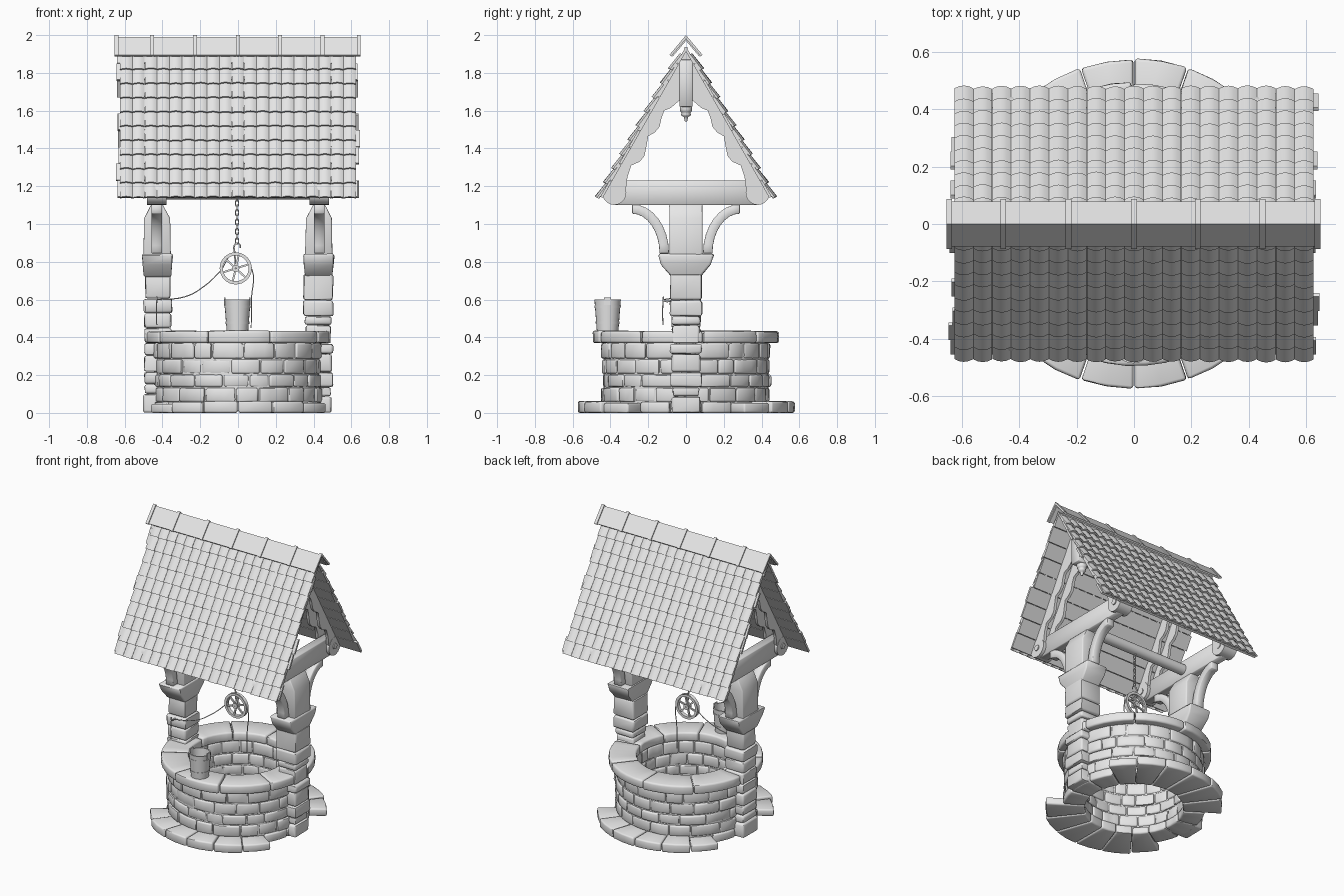
import bpy, bmesh, random
from math import sin, cos, pi, radians, tau
from mathutils import Vector

random.seed(4)
if "Cube" in bpy.data.objects:
    bpy.data.objects.remove(bpy.data.objects["Cube"])

GREY = (0.8, 0.8, 0.8, 1)
mat = bpy.data.materials.new("plain_grey")
mat.use_nodes = True
mat.diffuse_color = GREY
mat.node_tree.nodes["Principled BSDF"].inputs["Base Color"].default_value = GREY


def jit(a):
    return random.uniform(-a, a)


def finish(name, bm, bevel=0.0, segments=1, rough=0.0, smooth=50):
    """Bevel sharp edges, roughen, and turn a bmesh into an object."""
    bmesh.ops.recalc_face_normals(bm, faces=bm.faces)
    if bevel:
        edges = [e for e in bm.edges if e.is_manifold and e.calc_face_angle() > 0.7]
        bmesh.ops.bevel(bm, geom=edges, offset=bevel, segments=segments,
                        affect='EDGES', profile=0.5, clamp_overlap=True)
    for v in bm.verts:
        v.co += Vector((jit(rough), jit(rough), jit(rough) * 0.5))
    mesh = bpy.data.meshes.new(name)
    bm.to_mesh(mesh)
    bm.free()
    mesh.materials.append(mat)
    ob = bpy.data.objects.new(name, mesh)
    bpy.context.collection.objects.link(ob)
    bpy.ops.object.select_all(action='DESELECT')
    ob.select_set(True)
    bpy.context.view_layer.objects.active = ob
    bpy.ops.object.shade_smooth_by_angle(angle=radians(smooth))
    return ob


def loft(bm, rings, close=False):
    """Skin a list of equal point rings, capped unless closed."""
    vs = [[bm.verts.new(p) for p in r] for r in rings]
    n = len(vs[0])
    for a, b in zip(vs, vs[1:] + (vs[:1] if close else [])):
        for i in range(n):
            bm.faces.new((a[i], a[(i + 1) % n], b[(i + 1) % n], b[i]))
    if not close:
        bm.faces.new(vs[0][::-1])
        bm.faces.new(vs[-1])


def rect(x0, x1, y0, y1, z):
    return [(x0, y0, z), (x1, y0, z), (x1, y1, z), (x0, y1, z)]


def prism(bm, yz, x0, x1):
    """Extrude a y-z outline along x."""
    loft(bm, [[(x, y, z) for y, z in yz] for x in (x0, x1)])


def disc(y, z, r, n=20):
    return [(y + r * cos(tau * i / n), z + r * sin(tau * i / n)) for i in range(n)]


def arc_stone(bm, a0, a1, r0, r1, z0, z1):
    """A wedge of a stone ring between two angles in degrees."""
    n = max(2, int((a1 - a0) / 7))
    angs = [radians(a0 + (a1 - a0) * i / n) for i in range(n + 1)]
    sec = [(r0, z0), (r1, z0), (r1, z1), (r0, z1)]
    loft(bm, [[(r * cos(a), r * sin(a), z) for r, z in sec] for a in angs])


def revolve(bm, sec, cx=0, cy=0, n=32):
    loft(bm, [[(cx + r * cos(tau * i / n), cy + r * sin(tau * i / n), z)
               for r, z in sec] for i in range(n)], close=True)


def tube(name, pts, r, cyclic=False):
    cu = bpy.data.curves.new(name, 'CURVE')
    cu.dimensions = '3D'
    cu.bevel_depth, cu.bevel_resolution, cu.resolution_u = r, 1, 5
    cu.use_fill_caps = True
    sp = cu.splines.new('BEZIER')
    sp.bezier_points.add(len(pts) - 1)
    for bp, p in zip(sp.bezier_points, pts):
        bp.co = p
        bp.handle_left_type = bp.handle_right_type = 'AUTO'
    sp.use_cyclic_u = cyclic
    cu.materials.append(mat)
    ob = bpy.data.objects.new(name, cu)
    bpy.context.collection.objects.link(ob)


# Round wall: mortar core with courses of separate stones
bm = bmesh.new()
revolve(bm, [(0.325, 0.01), (0.437, 0.01), (0.437, 0.38), (0.325, 0.38)], n=48)
finish("wall_core", bm)
bm = bmesh.new()
levels = [0.055, 0.135, 0.205, 0.285, 0.372]
for k in range(4):
    n = 19
    cuts = [360 * (i + 0.5 * (k % 2)) / n + jit(4) for i in range(n)]
    for a, b in zip(cuts, cuts[1:] + [cuts[0] + 360]):
        arc_stone(bm, a + 0.3, b - 0.3, 0.317 + jit(0.005), 0.446 + jit(0.007),
                  levels[k] + 0.002, levels[k + 1] - 0.002)
finish("wall_stones", bm, 0.011, 2, 0.0015)

# Capstones around the rim
bm = bmesh.new()
for i in range(9):
    arc_stone(bm, 40 * i + 11, 40 * i + 50.5, 0.312, 0.49 + jit(0.005), 0.37, 0.433 + jit(0.003))
finish("rim_stones", bm, 0.012, 2, 0.001)

# Footing: wide steps front and back, narrow at the pillars
bm = bmesh.new()
for start in (33, 213):
    for i in range(6):
        a = start + 19 * i
        arc_stone(bm, a + 0.3, a + 18.7, 0.312, (0.56 if i in (0, 5) else 0.573) + jit(0.004),
                  0, (0.05 if i in (0, 5) else 0.061) + jit(0.003))
for start in (-33, 147):
    for i in range(3):
        arc_stone(bm, start + 22 * i + 0.3, start + 22 * i + 21.7, 0.312, 0.452, 0, 0.058)
finish("footing_stones", bm, 0.01, 2, 0.001)

for s, side in ((1, "left"), (-1, "right")):
    # Stone pillar with flared head
    bm = bmesh.new()
    z = 0.0
    while z < 0.72:
        h = min(random.uniform(0.04, 0.12), 0.735 - z)
        if 0.735 - z - h < 0.03:
            h = 0.735 - z
        w = jit(0.007)
        xs = sorted((s * (0.352 - w), s * (0.497 + w)))
        loft(bm, [rect(*xs, -0.078 - w, 0.078 + w, q) for q in (z + 0.001, z + h - 0.001)])
        z += h
    finish(side + "_pillar_stones", bm, 0.013, 2, 0.003)
    bm = bmesh.new()
    loft(bm, [rect(*sorted((s * a, s * b)), -y, y, z) for a, b, y, z in
              ((0.355, 0.497, 0.075, 0.72), (0.348, 0.505, 0.13, 0.785), (0.345, 0.51, 0.148, 0.842))])
    finish(side + "_pillar_head", bm, 0.01, 2, 0.003)
    bm = bmesh.new()
    loft(bm, [rect(*sorted((s * a, s * b)), -0.088, 0.088, z) for a, b, z in
              ((0.355, 0.5, 0.83), (0.36, 0.497, 1.03), (0.4, 0.46, 1.105))])
    finish(side + "_upper_pillar", bm, 0.008, 2, 0.001)

    # Tie beam with round ends
    bm = bmesh.new()
    prism(bm, [(-0.38, 1.1), (0.38, 1.1), (0.38, 1.23), (-0.38, 1.23)], s * 0.4, s * 0.46)
    finish(side + "_tie_beam", bm, 0.004)

    # Scalloped rafters on both faces of the beam, with bolted round feet
    bm = bmesh.new()
    scallop = [(0.0, 1.93), (0.435, 1.185), (0.37, 1.115), (0.315, 1.2), (0.31, 1.25), (0.29, 1.31),
               (0.245, 1.33), (0.22, 1.36), (0.21, 1.41), (0.2, 1.465), (0.165, 1.485), (0.14, 1.515),
               (0.13, 1.56), (0.115, 1.6), (0.08, 1.615), (0.04, 1.65), (0.0, 1.66)]
    for m in (1, -1):
        for x in (0.381, 0.46):
            prism(bm, [(m * y, z) for y, z in scallop], s * x, s * (x + 0.019))
        prism(bm, disc(m * 0.38, 1.165, 0.064), s * 0.379, s * 0.481)
        prism(bm, disc(m * 0.38, 1.165, 0.02, 12), s * 0.374, s * 0.487)
    finish(side + "_rafters", bm)

    # King post and turned pendant
    bm = bmesh.new()
    prism(bm, [(-0.035, 1.62), (0.035, 1.62), (0.035, 1.87), (-0.035, 1.87)], s * 0.375, s * 0.487)
    revolve(bm, [(0.001, 1.64), (0.033, 1.64), (0.033, 1.6), (0.024, 1.59), (0.026, 1.575),
                 (0.01, 1.565), (0.008, 1.545), (0.001, 1.54)], s * 0.43, 0, 12)
    finish(side + "_king_post", bm, 0.003)

    # Curved braces
    bm = bmesh.new()
    for m in (1, -1):
        ring = []
        for i in range(9):
            t = radians(90 * i / 8)
            ring.append([(s * x, m * (0.285 - r * cos(t)), 0.845 + q * sin(t)) for x, r, q in
                         ((0.402, 0.145, 0.21), (0.458, 0.145, 0.21), (0.458, 0.195, 0.26), (0.402, 0.195, 0.26))])
        loft(bm, ring)
    finish(side + "_braces", bm, 0.003)

# Roof: points given along the slope (d) and off it (n)
def slope(m, x, d, n):
    return (x, m * (0.495 * d + 0.868 * n), 1.985 - 0.868 * d + 0.495 * n)


for m, side in ((-1, "front"), (1, "back")):
    bm = bmesh.new()
    for i in range(9):
        d, e, f = 0.04 + 0.102 * i, 0.632 + jit(0.014), 0.632 + jit(0.014)
        loft(bm, [[slope(m, x, d + a, n) for a, n in
                   ((0, -0.036), (0.099, -0.036), (0.099, -0.022), (0, -0.022))] for x in (-e, f)])
    finish(side + "_roof_boards", bm)

    bm = bmesh.new()
    cols, width = 19, 0.0658
    for row in range(10):
        low = 0.967 - 0.0868 * row
        for c in range(cols):
            x, tip, lift = (c - (cols - 1) / 2) * width, low + jit(0.002), jit(0.002)
            us = [-1, -0.5, 0, 0.5, 1]

            def section(d, base):
                top = [slope(m, x + u * width * 0.497, d, base - 0.011 * u * u) for u in us]
                return top + [slope(m, x + u * width * 0.497, d, base - 0.011 - 0.011 * u * u) for u in us[::-1]]
            loft(bm, [section(low - 0.1, -0.012), section(tip, 0.002 + lift)])
    finish(side + "_roof_tiles", bm, smooth=40)

# Ridge cap and its straps
bm = bmesh.new()


def ridge(x0, x1, top, w, drop):
    prism(bm, [(0, top), (w, top - drop), (w - 0.009, top - drop - 0.008), (0, top - 0.02),
               (0.009 - w, top - drop - 0.008), (-w, top - drop)], x0, x1)


ridge(-0.642, 0.638, 1.99, 0.079, 0.095)
for x in (-0.643, -0.455, -0.228, 0.0, 0.222, 0.447, 0.639):
    ridge(x - 0.01, x + 0.01, 2.0, 0.087, 0.104)
finish("ridge_cap", bm)

# Axle between the trusses
bm = bmesh.new()
prism(bm, disc(0, 1.165, 0.035), -0.43, 0.43)
finish("axle", bm)

# Chain, hook and pulley wheel
CX, CZ = -0.012, 0.765
for i in range(10):
    z = 1.135 - 0.025 * i
    flat = i % 2
    tube("chain_link", [(-0.005 + 0.009 * cos(t) * flat, 0.009 * cos(t) * (1 - flat), z + 0.017 * sin(t))
                        for t in (0, pi / 2, pi, 1.5 * pi)], 0.003, True)
tube("hook", [(-0.005, 0, 0.9), (-0.02, 0, 0.885), (-0.018, 0, 0.85), (CX, 0, CZ)], 0.005)
tube("hook_tip", [(-0.005, 0, 0.9), (0.01, 0, 0.89), (0.012, 0, 0.872)], 0.004)
bm = bmesh.new()


def wheel_ring(r0, r1, h):
    n = 32
    loft(bm, [[(CX + r * cos(tau * i / n), y, CZ + r * sin(tau * i / n)) for r, y in
               ((r0, -h), (r1, -h), (r1 - 0.006, 0), (r1, h), (r0, h))] for i in range(n)], close=True)


wheel_ring(0.068, 0.085, 0.013)
wheel_ring(0.003, 0.019, 0.018)
for i in range(6):
    u = Vector((cos(pi * i / 3 + 0.3), 0, sin(pi * i / 3 + 0.3)))
    v = Vector((-u.z, 0, u.x)) * 0.005
    y = Vector((0, 0.005, 0))
    loft(bm, [[Vector((CX, 0, CZ)) + u * r + o for o in (v + y, v - y, -v - y, y - v)] for r in (0.012, 0.071)])
finish("pulley_wheel", bm)

# Rope over the wheel, tied round the right pillar
tube("rope", [(0.07, 0, 0.45), (0.071, 0, 0.6), (0.072, 0, CZ), (CX, 0, CZ + 0.082), (-0.094, 0, CZ - 0.015),
              (-0.18, -0.03, 0.67), (-0.28, -0.07, 0.615), (-0.43, -0.115, 0.6)], 0.003)
tube("rope_end", [(-0.43, -0.12, 0.605), (-0.432, -0.124, 0.54), (-0.43, -0.122, 0.465)], 0.003)
tube("rope_hook", [(-0.43, -0.07, 0.595), (-0.43, -0.1, 0.59), (-0.43, -0.118, 0.595), (-0.43, -0.12, 0.615)], 0.005)

# Bucket with hoops and handle lugs
BX, BY = -0.003, -0.415
bm = bmesh.new()
revolve(bm, [(0.001, 0.433), (0.057, 0.433), (0.07, 0.6), (0.062, 0.6), (0.05, 0.45), (0.001, 0.45)], BX, BY, 24)
for z, r in ((0.47, 0.0605), (0.555, 0.067)):
    revolve(bm, [(r - 0.006, z), (r + 0.002, z), (r + 0.003, z + 0.013), (r - 0.006, z + 0.013)], BX, BY, 24)
for s in (1, -1):
    loft(bm, [rect(BX + s * 0.066 - 0.004, BX + s * 0.066 + 0.004, BY - 0.018, BY + 0.018, z) for z in (0.57, 0.612)])
finish("bucket", bm)
